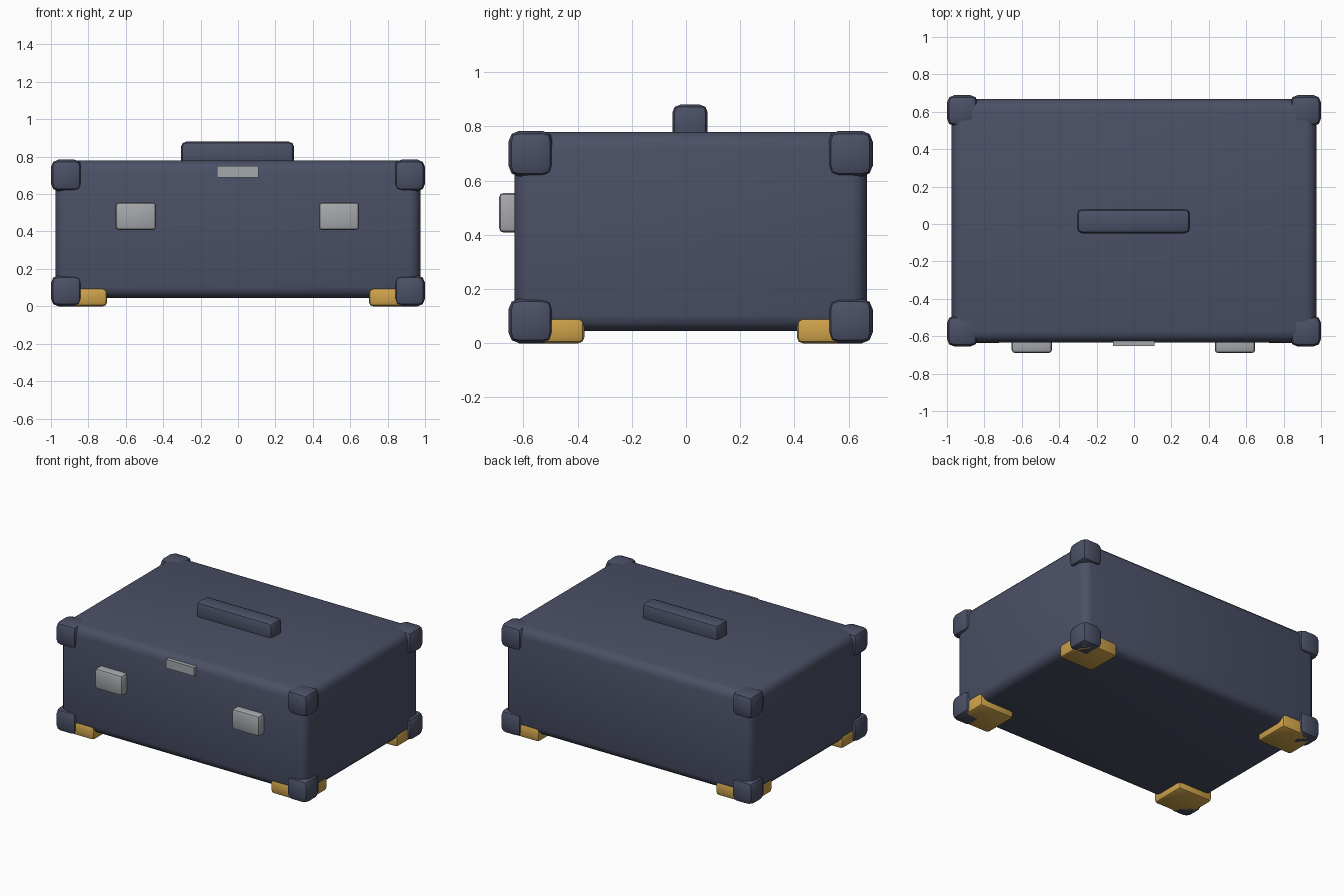
import bpy, math

if "Cube" in bpy.data.objects:
    bpy.data.objects.remove(bpy.data.objects["Cube"])


def material(name, rgb):
    m = bpy.data.materials.new(name)
    m.diffuse_color = (*rgb, 1)
    m.use_nodes = True
    m.node_tree.nodes["Principled BSDF"].inputs["Base Color"].default_value = m.diffuse_color
    return m


NAVY = material("navy leather", (0.07, 0.08, 0.132))
BRASS = material("brass", (0.63, 0.37, 0.07))
STEEL = material("steel grey", (0.38, 0.39, 0.41))


def box(name, lo, hi, mat, bevel=0.0, segments=2):
    """Box between two corners with optional rounded edges."""
    bpy.ops.mesh.primitive_cube_add(
        size=1, location=[(a + b) / 2 for a, b in zip(lo, hi)])
    ob = bpy.context.object
    ob.name = name
    ob.scale = [b - a for a, b in zip(lo, hi)]
    bpy.ops.object.transform_apply(location=False, rotation=False, scale=True)
    ob.data.materials.append(mat)
    if bevel:
        mod = ob.modifiers.new("rounded edges", 'BEVEL')
        mod.width = bevel
        mod.segments = segments
        bpy.ops.object.modifier_apply(modifier=mod.name)
        bpy.ops.object.shade_smooth_by_angle(angle=math.radians(40))
    return ob


CY = 0.017  # case centre in y; the latches stick out in front

# Case body
box("case_body", (-0.975, CY - 0.65, 0.045), (0.975, CY + 0.65, 0.78), NAVY, 0.06, 3)

# Top handle
box("handle", (-0.305, -0.05, 0.74), (0.30, 0.08, 0.88), NAVY, 0.028)

# Corner guards and feet
for sx in (-1, 1):
    for sy in (-1, 1):
        tag = ("left" if sx < 0 else "right") + ("_front" if sy < 0 else "_back")

        def block(name, x, y, z, mat, bevel):
            xs = sorted(sx * v for v in x)
            ys = sorted(CY + sy * v for v in y)
            box(name, (xs[0], ys[0], z[0]), (xs[1], ys[1], z[1]), mat, bevel)

        for level, z in (("lower", (0, 0.165)), ("upper", (0.615, 0.784))):
            block(f"{level}_corner_{tag}", (0.835, 1.0), (0.507, 0.672), z, NAVY, 0.04)
        block(f"foot_{tag}", (0.70, 0.975), (0.392, 0.652), (0, 0.1), BRASS, 0.022)

# Front latches and the small lock plate
for name, x in (("left_latch", -0.546), ("right_latch", 0.54)):
    box(name, (x - 0.108, -0.69, 0.408), (x + 0.108, -0.60, 0.555), STEEL, 0.018)
box("lock_plate", (-0.113, -0.653, 0.688), (0.11, -0.61, 0.75), STEEL)
